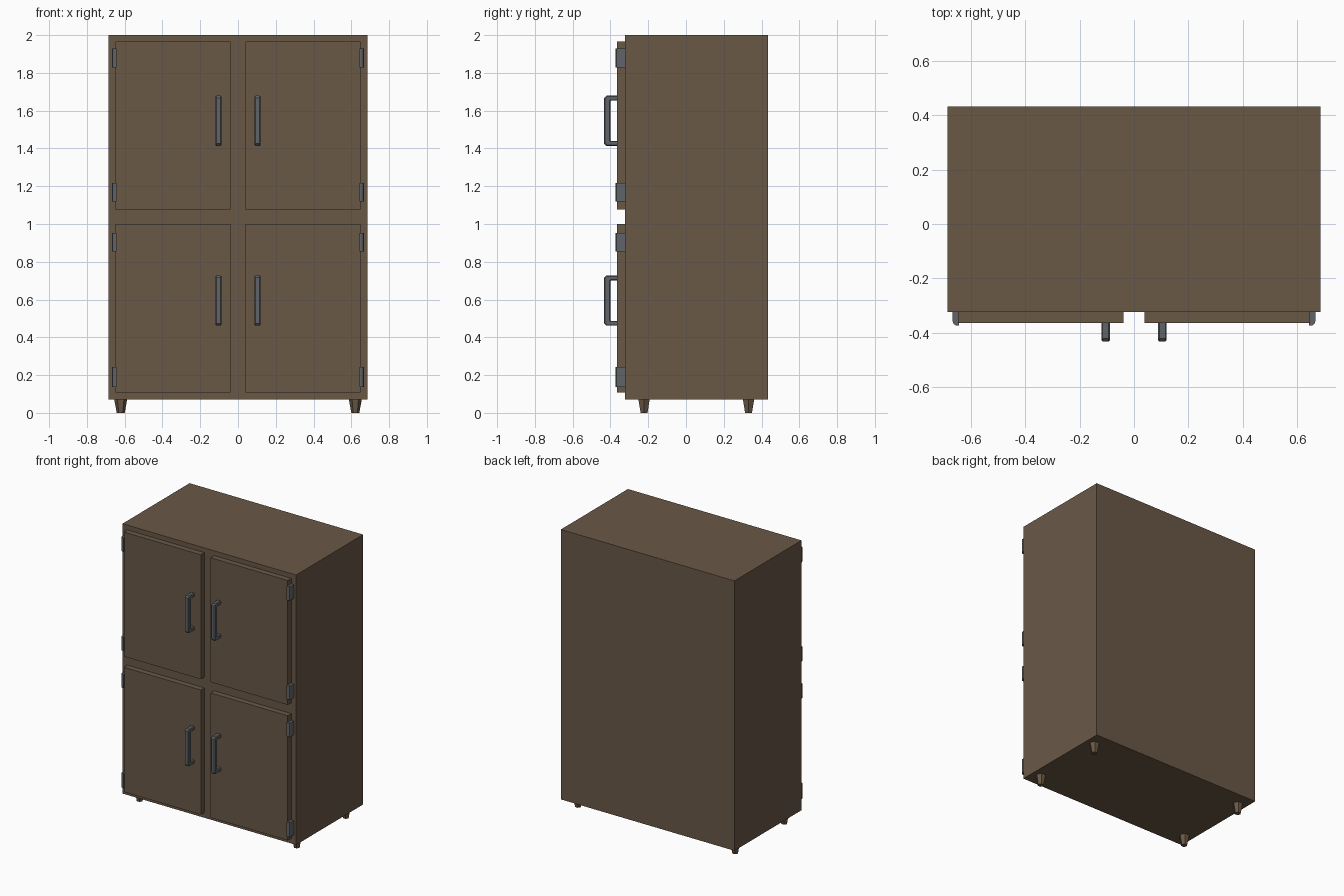
import bpy, bmesh, math

if "Cube" in bpy.data.objects:
    bpy.data.objects.remove(bpy.data.objects["Cube"])


def material(name, color):
    m = bpy.data.materials.new(name)
    m.diffuse_color = (*color, 1)
    m.use_nodes = True
    m.node_tree.nodes["Principled BSDF"].inputs["Base Color"].default_value = m.diffuse_color
    return m


BROWN = material("brown paint", (0.144, 0.098, 0.062))
STEEL = material("grey metal", (0.118, 0.127, 0.138))


def finish(bm, name, mat):
    bmesh.ops.recalc_face_normals(bm, faces=bm.faces)
    me = bpy.data.meshes.new(name)
    bm.to_mesh(me)
    bm.free()
    me.materials.append(mat)
    ob = bpy.data.objects.new(name, me)
    bpy.context.collection.objects.link(ob)
    return ob


def skin(name, rings, mat):
    """Join successive closed rings of points and cap both ends."""
    bm = bmesh.new()
    vs = [[bm.verts.new(p) for p in r] for r in rings]
    n = len(vs[0])
    for a, b in zip(vs, vs[1:]):
        for i in range(n):
            j = (i + 1) % n
            bm.faces.new((a[i], a[j], b[j], b[i]))
    bm.faces.new(vs[0])
    bm.faces.new(vs[-1])
    return finish(bm, name, mat)


def box(name, x0, x1, y0, y1, z0, z1, mat):
    outline = [(x0, y0), (x1, y0), (x1, y1), (x0, y1)]
    return skin(name, [[(x, y, z) for x, y in outline] for z in (z0, z1)], mat)


# cabinet body
box("cabinet_body", -0.686, 0.686, -0.324, 0.433, 0.072, 2.0, BROWN)


# tapered six-sided feet
def foot(x, y):
    rings = [[(x + r * math.cos(i * math.pi / 3), y + r * math.sin(i * math.pi / 3), z)
              for i in range(6)] for r, z in ((0.021, 0), (0.035, 0.075))]
    skin("foot", rings, BROWN)


# hinge with a rounded outer front edge
def hinge(side, z0, z1):
    prof = [(0.644, -0.32), (0.668, -0.32), (0.668, -0.355), (0.664, -0.367),
            (0.655, -0.373), (0.644, -0.373)]
    skin("hinge", [[(side * x, y, z) for x, y in prof] for z in (z0, z1)], STEEL)


# bar handle: lightly chamfered square section swept along a bracket path
def handle(x, z0, z1):
    h, c, y0, y1, k = 0.016, 0.011, -0.36, -0.433, 0.011
    t = 2 * h
    section = [(-h, c), (-c, h), (c, h), (h, c), (h, -c), (c, -h), (-c, -h), (-h, -c)]
    # each station: outer and inner edge of the bar as (y, z)
    zb, s = t * 0.8, 0.005
    lower = [((y0, z0), (y0, z0 + zb)),
             ((y1 + k, z0), (y1 + t + s, z0 + zb)),
             ((y1, z0 + k), (y1 + t, z0 + zb + s))]
    upper = [((o[0], z0 + z1 - o[1]), (i[0], z0 + z1 - i[1])) for o, i in reversed(lower)]
    rings = []
    for o, i in lower + upper:
        ring = []
        for u, v in section:
            f = (v + h) / t          # 0 = inner edge, 1 = outer edge
            ring.append((x + u, i[0] + (o[0] - i[0]) * f, i[1] + (o[1] - i[1]) * f))
        rings.append(ring)
    skin("handle", rings, STEEL)


for side in (-1, 1):
    for y in (-0.222, 0.331):
        foot(side * 0.621, y)
    # upper and lower doors: door z range, handle z range, hinge z ranges
    for name, door, grip, hinges in (
            ("upper_door", (1.077, 1.966), (1.414, 1.679), ((1.12, 1.218), (1.828, 1.928))),
            ("lower_door", (0.109, 1.0), (0.462, 0.727), ((0.138, 0.243), (0.854, 0.953)))):
        xs = sorted((side * 0.039, side * 0.648))
        box(name, *xs, -0.364, -0.32, *door, BROWN)
        handle(side * 0.104, *grip)
        for h in hinges:
            hinge(side, *h)
